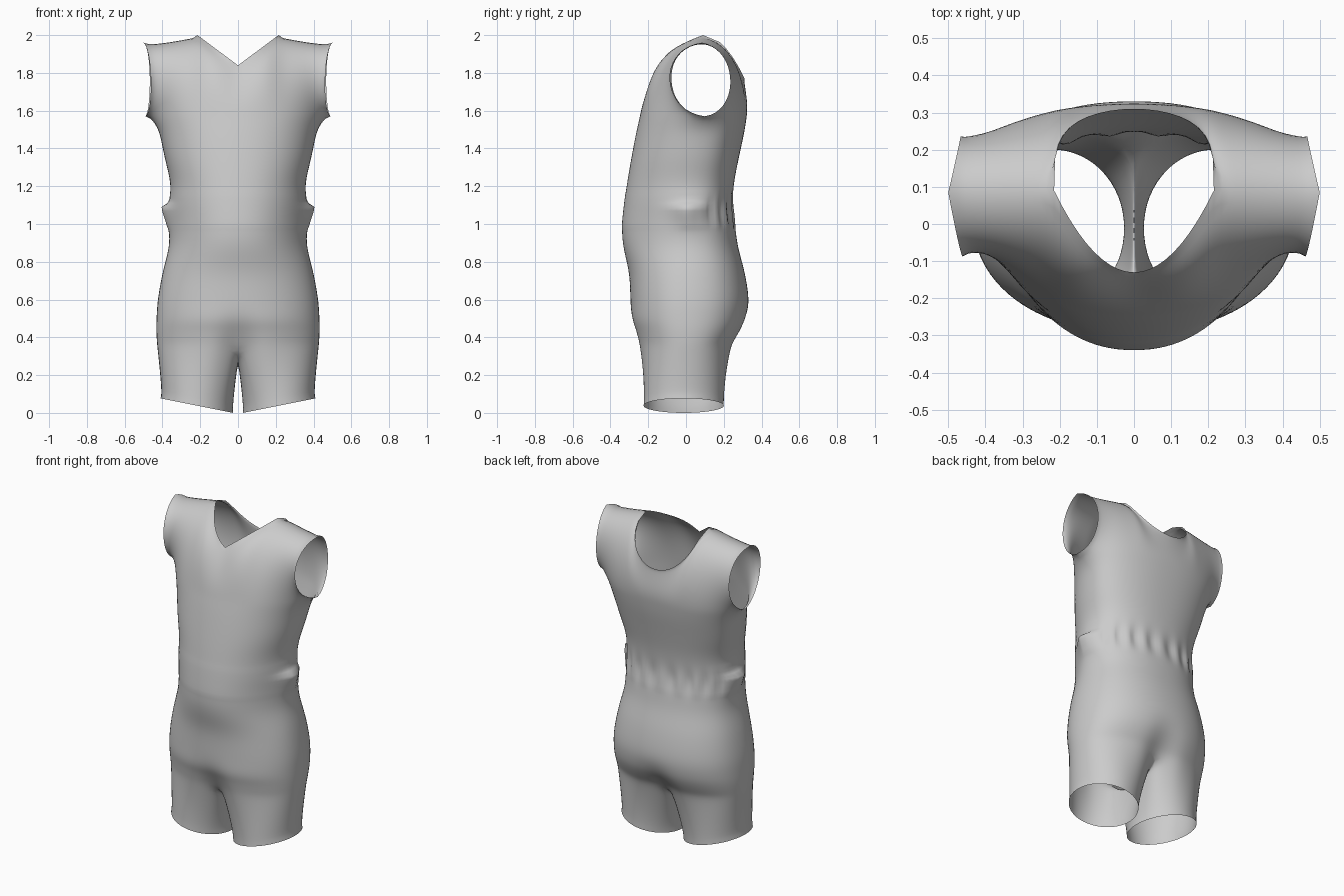
import bpy, bmesh, math
from math import sin, cos, pi, exp, sqrt
from mathutils import Vector

if "Cube" in bpy.data.objects:
    bpy.data.objects.remove(bpy.data.objects["Cube"])

N = 24          # columns from centre line to side seam
NECK = 10       # column that meets the neck end of the shoulder seam

# Torso profile: height, half width, front y, back y, side seam y
PROFILE = [
    (.36, .434, -.262, .255, 0), (.43, .438, -.276, .295, 0),
    (.50, .437, -.293, .322, 0), (.60, .430, -.295, .333, 0),
    (.74, .405, -.302, .312, 0), (.87, .372, -.331, .278, 0),
    (.97, .365, -.340, .262, 0), (1.09, .363, -.330, .245, 0),
    (1.22, .363, -.312, .255, .02), (1.35, .393, -.290, .280, .05),
    (1.48, .420, -.265, .308, .08), (1.57, .445, -.245, .322, .10)]


def smooth_rows(table, steps):
    """Catmull-Rom interpolation of the profile rows."""
    out = []
    for i in range(len(table) - 1):
        p0, p1 = table[max(i - 1, 0)], table[i]
        p2, p3 = table[i + 1], table[min(i + 2, len(table) - 1)]
        for k in range(steps):
            t = k / steps
            out.append([.5 * (2 * b + (c - a) * t + (2 * a - 5 * b + 4 * c - d) * t * t
                              + (3 * b - a - 3 * c + d) * t ** 3)
                        for a, b, c, d in zip(p0, p1, p2, p3)])
    return out + [list(table[-1])]


def column_angle(j):
    """Columns spread so the ones near the side sit further round the body."""
    u = (N - abs(N - j)) / N
    a = pi / 2 * u * (.78 + .22 * u ** 4)
    return a if j <= N else pi - a


def torso_ring(z, w, yf, yb, ys):
    """Half ring from front centre round the side to back centre."""
    ring = []
    belly = 1 + .35 * exp(-((z - .98) / .2) ** 2)
    for j in range(2 * N + 1):
        a = column_angle(j)
        x = w * max(sin(a), 0) ** .92 if 0 < j < 2 * N else 0
        c = cos(a)
        if c > 0:
            y = ys + (yf - ys) * c ** belly
        else:
            y = ys + (yb - ys) * (-c) ** .82
        # centre crease between the legs
        k = min(1, max(0, (.6 - z) / .24))
        y *= 1 - .22 * k * k * exp(-(x / .08) ** 2)
        # underarm flare
        if z > 1.48:
            x += .045 * ((z - 1.48) / .09) ** 2 * exp(-((a - pi / 2) / .25) ** 2)
        # folded cloth at the side of the waist
        f = exp(-((1.1 - z) / .1) ** 2) if z <= 1.1 else max(0, 1 - (z - 1.1) / .015)
        x += .042 * f * exp(-((a - pi / 2) / .3) ** 2)
        # gathers across the back waist
        if a > .6 * pi:
            y += .008 * cos(20 * a) * exp(-((z - 1.06) / .07) ** 2)
        ring.append(Vector((x, y, z)))
    return ring


def top_edge(j, front):
    """Neckline followed by the shoulder seam."""
    if j >= NECK:
        t = (j - NECK) / (N - NECK)
        return Vector((.215 + .285 * t, .09 - .005 * t,
                       1.96 + .04 * (1 - t) ** 1.6))
    t = j / NECK
    if front:
        return Vector((.215 * t, -.13 + .22 * t * t, 1.84 + .16 * t))
    c = cos(t * pi / 2)
    return Vector((.215 * sin(t * pi / 2), .09 + .22 * sqrt(c), 2 - .23 * c))


def yoke(base, front, rows=18):
    """Chest or upper back panel: one Bezier per column, underarm to top edge."""
    side = -1 if front else 1
    grid = [[] for _ in range(rows + 1)]
    for j in range(N + 1):
        u = j / N
        p0, p3 = base[j if front else 2 * N - j], top_edge(j, front)
        h = p3.z - p0.z
        w = u ** 7                      # share of the armhole curve
        n = min(1, j / NECK)            # share of the rounded shoulder
        n = n * n * (3 - 2 * n) if front else n ** 4
        reach = .24 if front else .19
        rise = Vector((0, .06 * h if front else .05 * h, .36 * h))
        hole = Vector((-.045 if front else -.03, side * reach, .03))
        d0 = rise.lerp(hole, w)
        flat = Vector((0, -.05 if front else .005, -.33 * h))
        rnd = Vector((-.045 * u ** 4, side * (.17 + (reach - .17) * u), -.03))
        d3 = flat.lerp(rnd, n)
        p1, p2 = p0 + d0, p3 + d3
        for i in range(rows + 1):
            v = i / rows
            m = 1 - v
            grid[i].append(p0 * m ** 3 + p1 * 3 * m * m * v + p2 * 3 * m * v * v + p3 * v ** 3)
    return grid


def leg(base, rows=14, inner=14):
    """Closed leg tube from the crotch ring down to the slanted hem."""
    ring = [p.copy() for p in base]
    angles = [math.radians(-138) + math.radians(276) * column_angle(j) / pi
              for j in range(2 * N + 1)]
    yf, yb = base[0].y, base[-1].y
    for k in range(1, inner):
        t = k / inner
        ring.append(Vector((0, yb + (yf - yb) * t, .265 + .095 * abs(2 * t - 1) ** 2.5)))
        angles.append(math.radians(138 + 84 * t))
    grid = []
    for i in range(rows + 1):
        k = i / rows
        s = 1 - (1 - k) ** 1.35
        row = []
        for p, a in zip(ring, angles):
            x, y = .218 + .192 * cos(a), -.012 + .212 * sin(a)
            row.append(Vector((p.x + (x - p.x) * s, p.y + (y - p.y) * s,
                               p.z + ((x - .026) * .2 - p.z) * k)))
        grid.append(row + [row[0].copy()])
    return grid


def add_grid(bm, grid):
    vs = [[bm.verts.new(p) for p in row] for row in grid]
    for a, b in zip(vs, vs[1:]):
        for j in range(len(a) - 1):
            bm.faces.new((a[j], a[j + 1], b[j + 1], b[j]))


# Right half of the garment
bm = bmesh.new()
torso = [torso_ring(*r) for r in smooth_rows(PROFILE, 6)]
add_grid(bm, torso)
add_grid(bm, yoke(torso[-1], True))
add_grid(bm, yoke(torso[-1], False))
add_grid(bm, leg(torso[0]))

# Mirror to the left half and weld the seams
half = bmesh.ops.duplicate(bm, geom=bm.verts[:] + bm.edges[:] + bm.faces[:])
for v in half["geom"]:
    if isinstance(v, bmesh.types.BMVert):
        v.co.x = -v.co.x
bmesh.ops.remove_doubles(bm, verts=bm.verts[:], dist=.0005)
bmesh.ops.recalc_face_normals(bm, faces=bm.faces[:])

# Relax the cloth where panels meet, away from the waist fold and open edges
soft = [v for v in bm.verts if not v.is_boundary and not .98 < v.co.z < 1.16]
for _ in range(10):
    bmesh.ops.smooth_vert(bm, verts=soft, factor=.5,
                          use_axis_x=True, use_axis_y=True, use_axis_z=True)

mesh = bpy.data.meshes.new("romper")
bm.to_mesh(mesh)
bm.free()
romper = bpy.data.objects.new("romper", mesh)
bpy.context.collection.objects.link(romper)
for poly in mesh.polygons:
    poly.use_smooth = True
